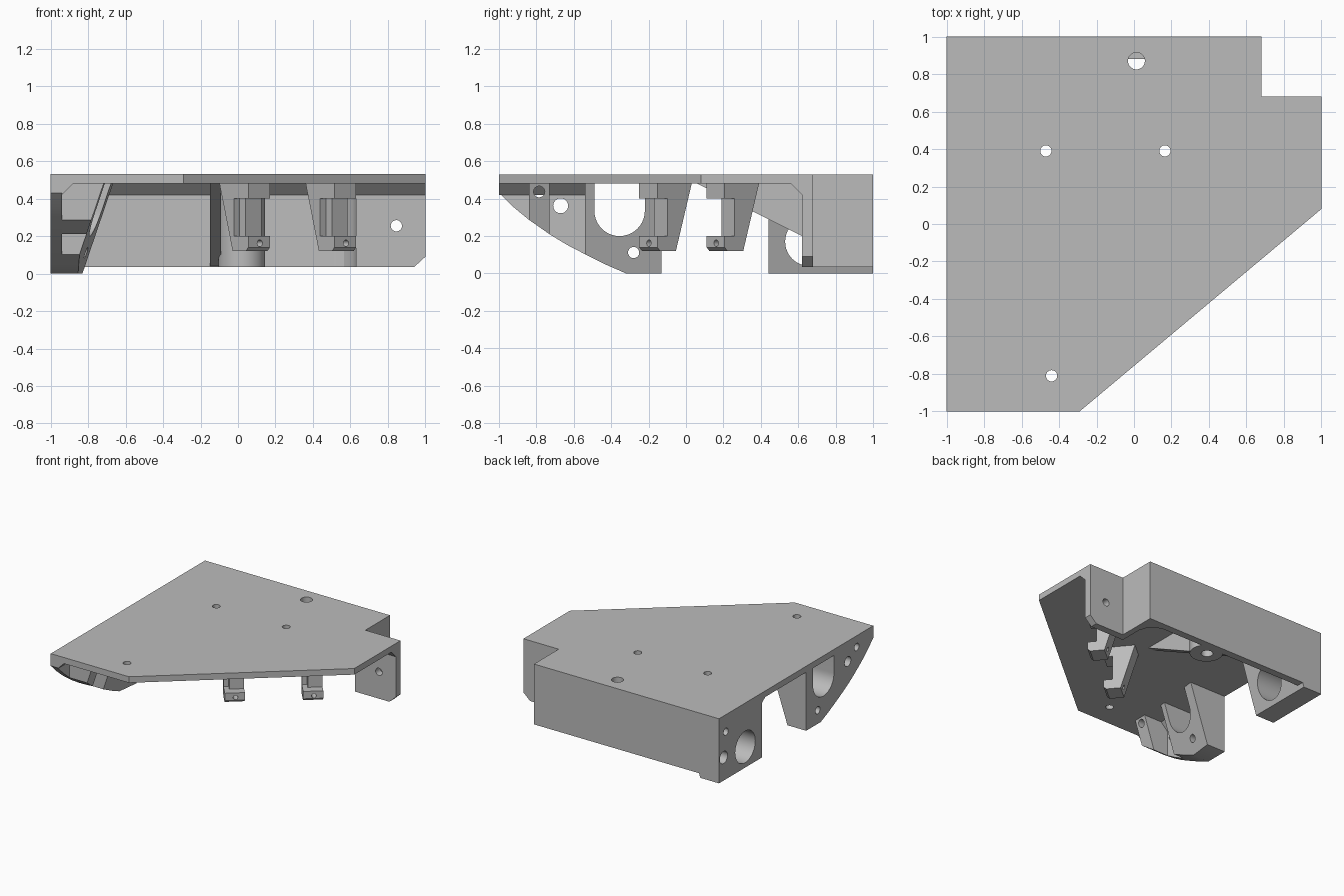
import bpy, bmesh, math
from mathutils import Matrix, Vector

if "Cube" in bpy.data.objects:
    bpy.data.objects.remove(bpy.data.objects["Cube"])

grey = bpy.data.materials.new("plain_grey")
grey.diffuse_color = (0.5, 0.5, 0.5, 1)
grey.use_nodes = True
grey.node_tree.nodes["Principled BSDF"].inputs["Base Color"].default_value = grey.diffuse_color


def prism(name, pts, axis, lo, hi, slant=None):
    """Extrude a 2D profile along an axis; slant(y, z) replaces x on the far end."""
    def place(a, b, d):
        return {"x": (d, a, b), "y": (a, d, b), "z": (a, b, d)}[axis]
    bm = bmesh.new()
    near = [bm.verts.new(place(a, b, lo)) for a, b in pts]
    far = [bm.verts.new(place(a, b, hi)) for a, b in pts]
    if slant:
        for v in far:
            v.co.x = slant(v.co.y, v.co.z)
    bm.faces.new(near)
    bm.faces.new(far)
    n = len(pts)
    for i in range(n):
        j = (i + 1) % n
        bm.faces.new((near[i], near[j], far[j], far[i]))
    bmesh.ops.recalc_face_normals(bm, faces=bm.faces)
    me = bpy.data.meshes.new(name)
    bm.to_mesh(me)
    bm.free()
    me.materials.append(grey)
    ob = bpy.data.objects.new(name, me)
    bpy.context.collection.objects.link(ob)
    return ob


def circle(a, b, r, n=32):
    return [(a + r * math.cos(2 * math.pi * i / n), b + r * math.sin(2 * math.pi * i / n)) for i in range(n)]


def cut(ob, pts, axis, lo, hi, matrix=None):
    """Cut a prism-shaped opening and bake the result."""
    cutter = prism("cutter", pts, axis, lo, hi)
    cutter.hide_render = True
    if matrix:
        cutter.matrix_world = matrix
    mod = ob.modifiers.new("opening", "BOOLEAN")
    mod.operation, mod.solver, mod.object = "DIFFERENCE", "EXACT", cutter
    bpy.context.view_layer.update()
    dg = bpy.context.evaluated_depsgraph_get()
    me = bpy.data.meshes.new_from_object(ob.evaluated_get(dg))
    ob.modifiers.clear()
    ob.data = me
    bpy.data.objects.remove(cutter)


TOP, UNDER, BASE = 0.53, 0.48, 0.035

# Top plate with its screw holes
plate = prism("top_plate", [(-1, -1), (-0.29, -1), (1, 0.08), (1, 0.68), (0.68, 0.68), (0.68, 1), (-1, 1)],
              "z", UNDER, TOP)
for x, y, r in [(0.013, 0.87, 0.045), (-0.47, 0.39, 0.03), (0.165, 0.39, 0.03), (-0.44, -0.81, 0.03)]:
    cut(plate, circle(x, y, r), "z", 0.4, 0.6)

# Back wall with the rounded inner corner by the notch
prism("back_wall", [(-0.95, 1), (0.68, 1), (0.68, 0.62), (0.63, 0.62), (0.63, 0.81), (0.61, 0.87),
                    (0.565, 0.92), (0.5, 0.94), (-0.95, 0.94)], "z", BASE, UNDER)

# Notch wall with clipped lower corner and screw hole
notch = prism("notch_wall", [(0.65, BASE), (0.94, BASE), (1, 0.09), (1, UNDER), (0.65, UNDER)], "y", 0.62, 0.68)
cut(notch, circle(0.845, 0.255, 0.03), "y", 0.5, 0.8)

# Angled strips where walls meet the plate
prism("notch_strip", [(0.62, 0.42), (0.56, UNDER), (0.62, UNDER)], "x", 0.63, 1)
prism("back_strip", [(0.94, 0.42), (0.88, UNDER), (0.94, UNDER)], "x", -0.9, 0.63)
prism("side_strip", [(-0.94, 0.42), (-0.88, UNDER), (-0.94, UNDER)], "y", -1, -0.54)


# Front side wall: curved underside, thick pads with sloped inner faces
CURVE = [(-1, 0.43), (-0.92, 0.353), (-0.84, 0.287), (-0.73, 0.21), (-0.64, 0.155), (-0.54, 0.103),
         (-0.43, 0.048), (-0.32, 0)]


def front_slope(y, z):
    return -0.88 + 0.34 * z + 0.05 * max(0, (y + 0.54) / 0.41)


def side_section(y0, y1):
    low = [p for p in CURVE if y0 <= p[0] <= y1]
    if y1 > -0.32:
        low.append((y1, 0))
    return low + [(y1, UNDER), (y0, UNDER)]


front_wall = prism("front_side_wall", side_section(-1, -0.54), "x", -1, -0.94)
small_pad = prism("small_side_pad", side_section(-0.84, -0.73), "x", -1, -0.8, front_slope)
large_pad = prism("large_side_pad", side_section(-0.54, -0.13), "x", -1, -0.8, front_slope)
slot = [(-0.355 + 0.135 * math.cos(a), 0.335 + 0.135 * math.sin(a))
        for a in [math.pi + math.pi * i / 20 for i in range(21)]] + [(-0.22, 0.5), (-0.49, 0.5)]
cut(large_pad, slot, "x", -1.2, -0.5)
cut(large_pad, circle(-0.28, 0.112, 0.03), "x", -1.2, -0.5)
cut(front_wall, circle(-0.67, 0.362, 0.04), "x", -1.2, -0.5)
for part in (front_wall, small_pad):
    cut(part, circle(-0.785, 0.437, 0.03), "x", -1.2, -0.5)

# Rear side block with sloped inner face, large round opening and small holes
rear = prism("rear_side_block", [(0.44, 0), (1, 0), (1, UNDER), (0.4, UNDER), (0.44, 0.45)], "x", -1, -0.8,
             lambda y, z: -0.83 + 0.32 * z)
cut(rear, circle(0.66, 0.17, 0.13, 40), "x", -1.2, -0.5)
cut(rear, circle(0.91, 0.39, 0.03), "x", -1.2, -0.9)
cut(rear, circle(0.94, 0.19, 0.05), "x", -1.2, -0.9)

# Triangular rib and screw post on the back wall
prism("rib", [(0.06, UNDER), (0.95, BASE), (0.95, UNDER)], "x", -0.15, -0.09)
post = prism("screw_post", circle(0.02, 0.87, 0.125, 40), "z", BASE, UNDER)
cut(post, circle(0.013, 0.87, 0.045), "z", -0.1, 0.6)

# Two hooked clips, parallel to the angled plate edge
ANGLE = math.atan2(1.08, 1.29)
for name, x, y in [("front_clip", 0.055, -0.25), ("rear_clip", 0.515, 0.11)]:
    profile = [(0, 0.14), (0.02, 0.12), (0.13, 0.12), (0.24, UNDER), (0, UNDER),
               (0, 0.4), (0.07, 0.4), (0.07, 0.2), (0, 0.2)]
    clip = prism(name, profile, "x", 0, 0.15)
    cut(clip, circle(0.08, 0.162, 0.018, 20), "y", -0.1, 0.3)
    cut(clip, [(-0.1, 0.2), (0.04, 0.2), (0.04, 0.4), (-0.1, 0.4)], "y", -0.1, 0.12)
    clip.data.transform(Matrix.Translation(Vector((x, y, 0))) @ Matrix.Rotation(ANGLE, 4, "Z"))

# Smooth the round openings, keep edges sharp
for ob in bpy.context.collection.objects:
    ob.select_set(True)
    bpy.context.view_layer.objects.active = ob
bpy.ops.object.shade_smooth_by_angle(angle=math.radians(25))
